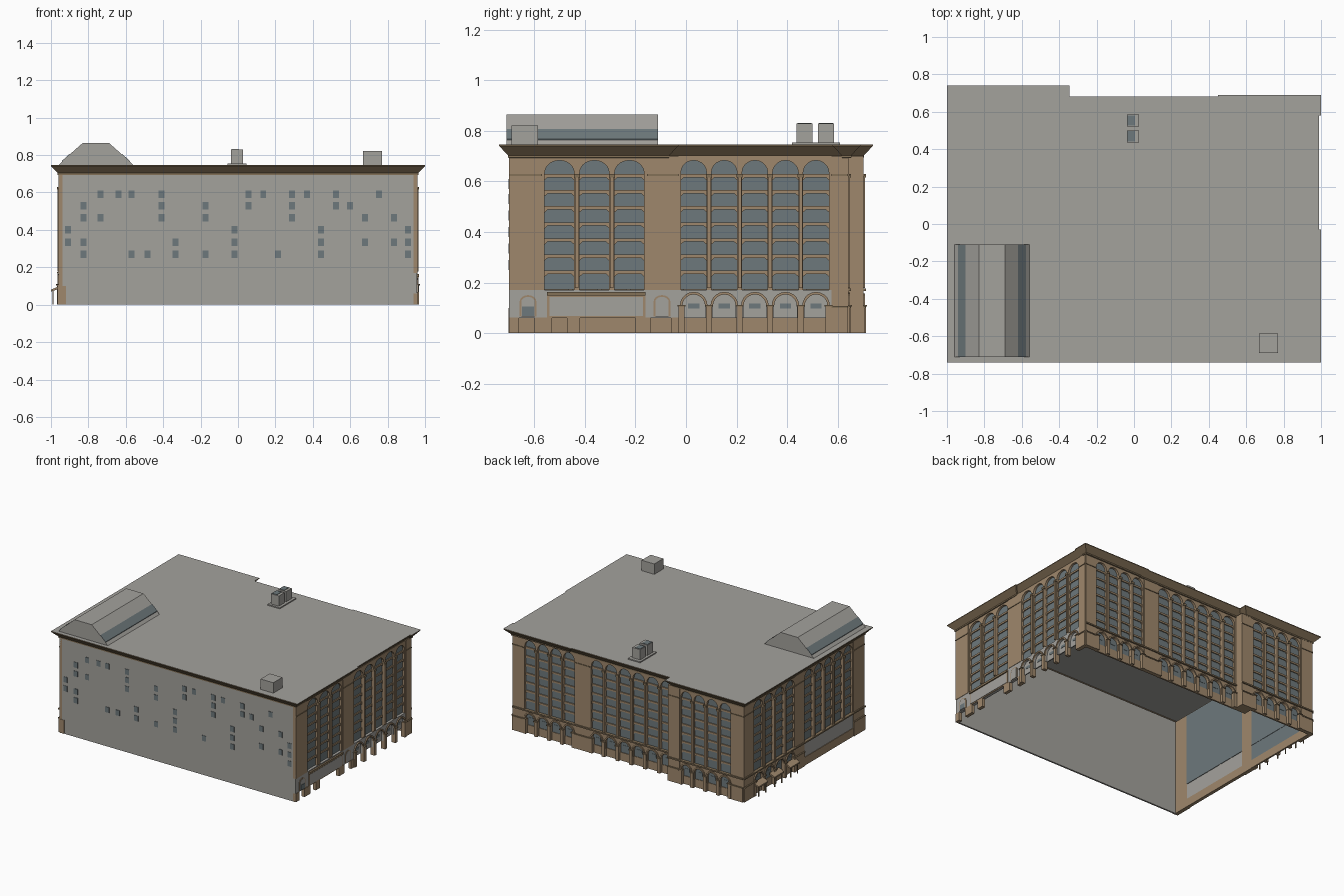
import bpy, bmesh, math

if "Cube" in bpy.data.objects:
    bpy.data.objects.remove(bpy.data.objects["Cube"])

def mat(name, c):
    m = bpy.data.materials.new(name)
    m.diffuse_color = (*c, 1)
    m.use_nodes = True
    m.node_tree.nodes["Principled BSDF"].inputs["Base Color"].default_value = m.diffuse_color
    return m

GRAY = mat("gray_render", (0.37, 0.36, 0.335))
TAN = mat("tan_stone", (0.345, 0.245, 0.15))
BROWN = mat("brown_cornice", (0.23, 0.165, 0.095))
GLASS = mat("window_glass", (0.155, 0.19, 0.20))

parts = {}

def bm_for(name, m):
    return parts.setdefault((name, m.name), (bmesh.new(), m))[0]

def prism(name, m, P, pts, d0, d1):
    """Closed solid: outline pts (u, z) on facade P, from depth d0 to d1."""
    bm = bm_for(name, m)
    a = [bm.verts.new(P(u, z, d0)) for u, z in pts]
    b = [bm.verts.new(P(u, z, d1)) for u, z in pts]
    bm.faces.new(a[::-1])
    bm.faces.new(b)
    n = len(pts)
    for i in range(n):
        j = (i + 1) % n
        bm.faces.new((a[i], a[j], b[j], b[i]))

def rect(name, m, P, u0, u1, z0, z1, d0, d1):
    prism(name, m, P, [(u0, z0), (u1, z0), (u1, z1), (u0, z1)], d0, d1)

def arc(c, z, rx, rz, n=10):
    return [(c + rx * math.cos(math.pi * i / n), z + rz * math.sin(math.pi * i / n)) for i in range(n + 1)]

def arch_frame(name, m, P, u0, u1, z0, z1, h, spring, rise, d0, d1):
    c = (u0 + u1) / 2
    pts = [(u0, z0), (u0, z1), (u1, z1), (u1, z0), (c + h, z0)]
    pts += arc(c, spring, h, rise) + [(c - h, z0)]
    prism(name, m, P, pts, d0, d1)

# Facades: (u, z, outward depth) -> world
W = 0.957
right = lambda u, z, d: (W + d, u, z)
left = lambda u, z, d: (-W - d, u, z)
back = lambda u, z, d: (u, 0.64 + d, z)
wing = lambda u, z, d: (u, 0.70 + d, z)
front = lambda u, z, d: (u, -0.70 - d, z)

def window_bay(f, P, u0, u1, n):
    """Tall arched window columns with spandrels and attached columns."""
    w = (u1 - u0) / n
    rect(f + "_window_glass", GLASS, P, u0, u1, 0.172, 0.695, -0.022, -0.016)
    for i in range(n):
        a, c, h = u0 + i * w, u0 + (i + 0.5) * w, w * 0.42
        arch_frame(f + "_window_frames", TAN, P, a, a + w, 0.17, 0.70, h, 0.635, 0.048, -0.02, 0)
        for k in range(7):
            z = 0.24 + k * 0.0637
            prism(f + "_spandrels", TAN, P, [(c - h, z - 0.017), (c - h + 0.012, z - 0.006), (c + h - 0.012, z - 0.006),
                  (c + h, z - 0.017), (c + h, z + 0.007), (c - h, z + 0.007)], -0.017, -0.009)
        if i:
            rect(f + "_columns", TAN, P, a - 0.007, a + 0.007, 0.178, 0.615, -0.001, 0.009)
            rect(f + "_capitals", BROWN, P, a - 0.012, a + 0.012, 0.615, 0.63, -0.001, 0.012)

def pier(f, P, u0, u1, z0=0.0, depth=0.02):
    rect(f + "_piers", TAN, P, u0, u1, z0, 0.70, -depth, 0.003)
    rect(f + "_pier_bands", BROWN, P, u0, u1, 0.622, 0.629, 0, 0.007)
    if z0 == 0:
        rect(f + "_pier_bases", TAN, P, u0, u1, 0, 0.10, 0, 0.009)
        rect(f + "_pier_base_caps", BROWN, P, u0, u1, 0.10, 0.108, 0, 0.013)

def arcade(f, P, u0, u1, n, wall, fill, closed):
    """Ground-floor arches with raised stone rings and short piers."""
    w = (u1 - u0) / n
    rect(f + "_arcade_infill", fill, P, u0, u1, 0.06, 0.17, -0.022, -0.014)
    if closed:
        rect(f + "_arcade_plinth", TAN, P, u0, u1, 0, 0.06, -0.022, -0.01)
    for i in range(n):
        a, c, h = u0 + i * w, u0 + (i + 0.5) * w, w * 0.37
        arch_frame(f + "_arcade_wall", wall, P, a, a + w, 0.06, 0.17, h, 0.108, h, -0.02, 0)
        prism(f + "_arch_rings", TAN, P, arc(c, 0.108, h + 0.01, h + 0.01) + arc(c, 0.108, h, h)[::-1], -0.005, 0.008)
        rect(f + "_arcade_lights", GLASS, P, c - h * 0.5, c + h * 0.5, 0.098, 0.116, -0.014, -0.012)
    for i in range(n + 1):
        a = min(max(u0 + i * w, u0 + 0.012), u1 - 0.012)
        rect(f + "_arcade_piers", TAN, P, a - 0.012, a + 0.012, 0, 0.108, -0.02, 0.012)
        rect(f + "_arcade_pier_caps", BROWN, P, a - 0.016, a + 0.016, 0.105, 0.112, -0.005, 0.016)

def course(f, P, u0, u1):
    rect(f + "_string_course", BROWN, P, u0, u1, 0.166, 0.176, -0.01, 0.012)

# Right side
window_bay("right", right, -0.57, -0.155, 3)
window_bay("right", right, -0.03, 0.575, 5)
pier("right", right, -0.70, -0.57, 0.17)
pier("right", right, -0.155, -0.03, 0.17)
pier("right", right, 0.575, 0.64)
arcade("right", right, -0.03, 0.575, 5, GRAY, GRAY, False)
rect("right_ground_wall", GRAY, right, -0.70, -0.03, 0.06, 0.17, -0.02, 0)
for c in (-0.625, -0.095):  # arched shop windows
    prism("right_arched_trim", TAN, right, [(c - 0.033, 0.065), (c + 0.033, 0.065)] + arc(c, 0.125, 0.033, 0.025), -0.002, 0.004)
    prism("right_arched_panel", GRAY, right, [(c - 0.026, 0.065), (c + 0.026, 0.065)] + arc(c, 0.125, 0.026, 0.018), -0.002, 0.006)
rect("right_arched_light", GLASS, right, -0.648, -0.602, 0.067, 0.105, 0, 0.008)
rect("right_panel_trim", BROWN, right, -0.55, -0.16, 0.148, 0.163, -0.002, 0.012)
rect("right_panel_border", TAN, right, -0.55, -0.16, 0.06, 0.148, -0.002, 0.004)
rect("right_panel", GRAY, right, -0.54, -0.17, 0.068, 0.143, -0.002, 0.007)
for a, b in ((-0.70, -0.66), (-0.60, -0.53), (-0.47, -0.42), (-0.20, -0.14), (-0.06, -0.03)):
    rect("right_ground_piers", TAN, right, a, b, 0, 0.062, -0.02, 0.004)

# Left side
window_bay("left", left, -0.57, 0.0, 5)
window_bay("left", left, 0.10, 0.59, 4)
for a, b in ((-0.70, -0.57), (0.0, 0.10), (0.59, 0.70)):
    pier("left", left, a, b)
arcade("left", left, 0.10, 0.59, 4, TAN, GLASS, True)
rect("left_ground_wall", GRAY, left, -0.57, 0.0, 0.06, 0.17, -0.02, 0)
rect("left_plinth", TAN, left, -0.57, 0.0, 0, 0.06, -0.02, 0.004)
course("left", left, -0.70, 0.70)
for u in (0.16, 0.345, 0.53):  # canopies with slim posts
    for k in (-1, 1):
        rect("canopy_posts", BROWN, left, u + k * 0.04 - 0.003, u + k * 0.04 + 0.003, 0, 0.075, 0.03, 0.036)
    bm = bm_for("canopies", TAN)
    q = [(0, 0.10), (0.042, 0.08), (0.042, 0.07), (0, 0.085)]
    ends = [[bm.verts.new(left(u + s, z, d)) for d, z in q] for s in (-0.055, 0.055)]
    bm.faces.new(ends[0])
    bm.faces.new(ends[1][::-1])
    for i in range(4):
        j = (i + 1) % 4
        bm.faces.new((ends[0][i], ends[1][i], ends[1][j], ends[0][j]))

# Back, main part
window_bay("back", back, 0.45, 0.87, 4)
window_bay("back", back, -0.345, 0.33, 6)
pier("back", back, 0.87, W)
pier("back", back, 0.33, 0.45)
arcade("back", back, 0.45, 0.87, 4, TAN, GLASS, True)
arcade("back", back, -0.345, 0.33, 6, TAN, GLASS, True)
course("back", back, -0.345, W)
# Back, projecting wing
window_bay("wing", wing, -0.86, -0.44, 4)
pier("wing", wing, -W, -0.86)
pier("wing", wing, -0.44, -0.345, 0, 0.08)
arcade("wing", wing, -0.86, -0.44, 4, TAN, GLASS, True)
course("wing", wing, -W, -0.345)

# Plain front wall with scattered small windows
rect("front_wall", GRAY, front, -W, W, 0, 0.70, -0.012, 0)
rect("front_corner_stone", TAN, front, -W, -0.92, 0, 0.10, -0.002, 0.003)
rows = {0.59: (-.735, -.64, -.57, -.41, .055, .135, .29, .37, .525, .755),
        0.53: (-.825, -.41, -.175, .055, .29, .525, .6),
        0.465: (-.825, -.735, -.41, -.175, .29, .68, .835),
        0.40: (-.91, -.02, .445, .91),
        0.335: (-.91, -.825, -.335, -.02, .445, .68, .835, .91),
        0.27: (-.825, -.57, -.485, -.335, -.175, -.02, .215, .445, .91)}
for z, xs in rows.items():
    for x in xs:
        rect("front_windows", GLASS, front, x - 0.016, x + 0.016, z - 0.02, z + 0.02, -0.002, 0.003)

# Roof deck and flared cornice
outline = [(-1, -.74), (1, -.74), (1, -.03), (.99, -.03), (.99, .58), (1, .58), (1, .69), (.45, .69),
           (.45, .683), (-.345, .683), (-.345, .74), (-1, .74)]
def inset(t):
    n, out = len(outline), []
    for i, (x, y) in enumerate(outline):
        (px, py), (qx, qy) = outline[i - 1], outline[(i + 1) % n]
        # inward normals of the two axis-aligned edges
        e, g = (x - px, y - py), (qx - x, qy - y)
        le, lg = math.hypot(*e), math.hypot(*g)
        out.append((x + t * (-e[1] / le - g[1] / lg), y + t * (e[0] / le + g[0] / lg)))
    return out
bm, rb = bm_for("cornice", BROWN), bm_for("roof_deck", GRAY)
loops = [[bm.verts.new((x, y, z)) for x, y in inset(t)] for t, z in
         ((0.044, 0.692), (0.036, 0.694), (0.036, 0.703), (0, 0.741), (0, 0.746))]
for a, b in zip(loops, loops[1:]):
    for i in range(len(a)):
        j = (i + 1) % len(a)
        bm.faces.new((a[i], a[j], b[j], b[i]))
rb.faces.new([rb.verts.new((x, y, 0.746)) for x, y in outline])

# Roof skylight: sloped vault with glass strips
prof = [(-.96, .746), (-.942, .764), (-.90, .803), (-.83, .865), (-.69, .865), (-.62, .803), (-.578, .764), (-.56, .746)]
along = lambda u, z, d: (u, d, z)
prism("skylight", GRAY, along, prof, -0.71, -0.11)
for i in (1, 5):
    (a, za), (b, zb) = prof[i], prof[i + 1]
    prism("skylight_glass", GLASS, along, [(a, za), (b, zb), (b, zb + 0.004), (a, za + 0.004)], -0.71, -0.11)

# Rooftop box and twin vent units
rect("roof_box", GRAY, along, .667, .77, .74, .822, -.69, -.585)
rect("vent_base", GRAY, along, -.055, .045, .74, .754, .42, .61)
for y in (.437, .522):
    rect("vent_units", GRAY, along, -.038, .026, .75, .829, y, y + .064)
    rect("vent_tops", GLASS, along, -.034, .006, .828, .832, y + .005, y + .059)

# Turn the collected parts into objects
for (name, _), (bm, m) in parts.items():
    bmesh.ops.recalc_face_normals(bm, faces=bm.faces)
    me = bpy.data.meshes.new(name)
    bm.to_mesh(me)
    bm.free()
    me.materials.append(m)
    bpy.context.collection.objects.link(bpy.data.objects.new(name, me))
